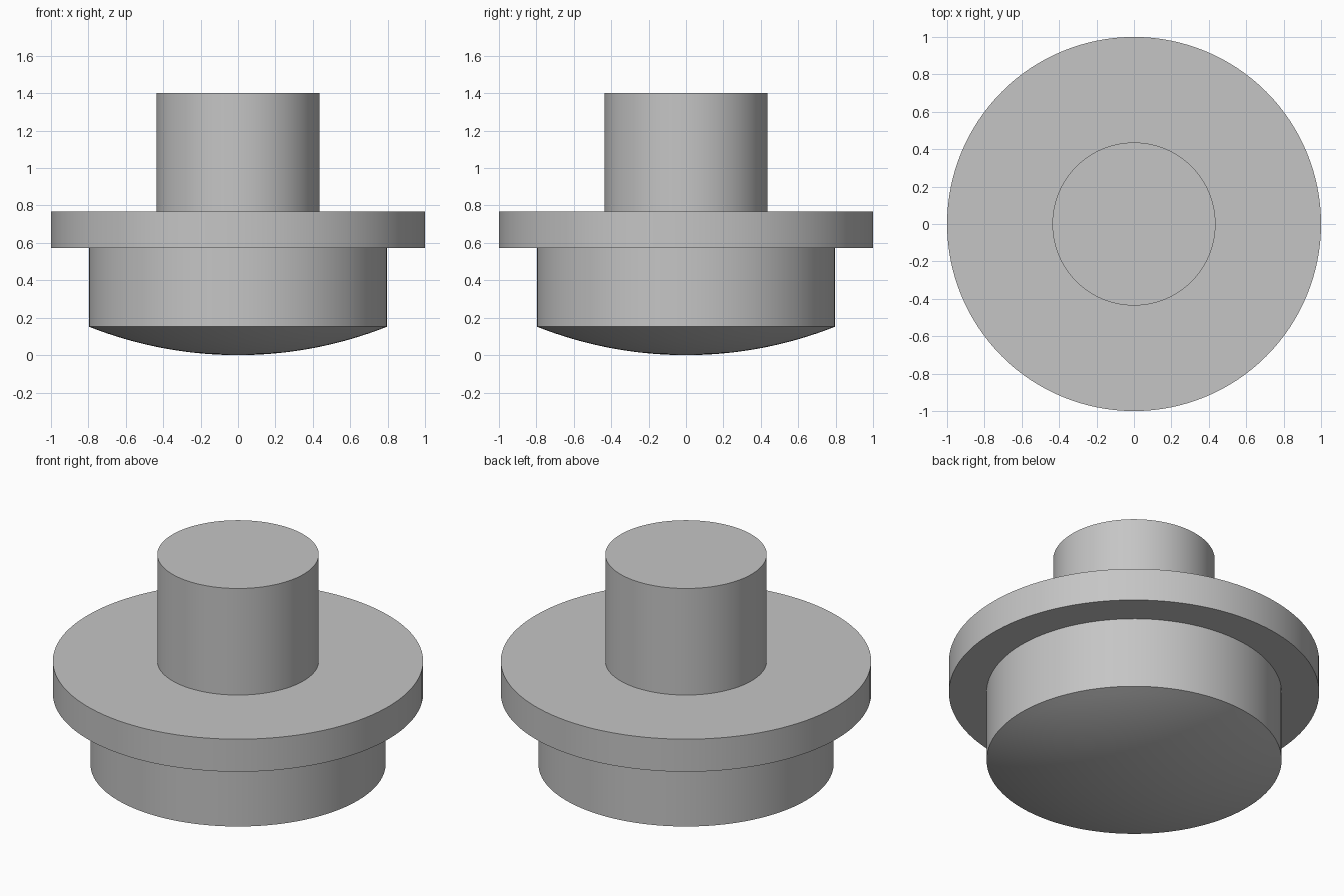
import bpy, bmesh, math

cube = bpy.data.objects.get("Cube")
if cube:
    bpy.data.objects.remove(cube, do_unlink=True)

SEGMENTS = 128

grey = bpy.data.materials.new("plain grey")
grey.use_nodes = True
colour = (0.56, 0.56, 0.56, 1)
grey.diffuse_color = colour
grey.node_tree.nodes["Principled BSDF"].inputs["Base Color"].default_value = colour


def lathe(name, profile):
    """Spin an (r, z) profile, running from axis to axis, around z."""
    bm = bmesh.new()
    verts = [bm.verts.new((r, 0, z)) for r, z in profile]
    edges = [bm.edges.new(pair) for pair in zip(verts, verts[1:])]
    bmesh.ops.spin(bm, geom=verts + edges, cent=(0, 0, 0), axis=(0, 0, 1),
                   angle=math.tau, steps=SEGMENTS, use_merge=True)
    bmesh.ops.remove_doubles(bm, verts=bm.verts, dist=1e-5)
    bmesh.ops.recalc_face_normals(bm, faces=bm.faces)
    mesh = bpy.data.meshes.new(name)
    bm.to_mesh(mesh)
    bm.free()
    mesh.materials.append(grey)
    obj = bpy.data.objects.new(name, mesh)
    bpy.context.collection.objects.link(obj)
    bpy.ops.object.select_all(action="DESELECT")
    obj.select_set(True)
    bpy.context.view_layer.objects.active = obj
    bpy.ops.object.shade_smooth_by_angle(angle=math.radians(15))
    return obj


# Heights and radii
body_r, flange_r, stem_r = 0.797, 1.0, 0.436
dome_top, flange_low, flange_high, stem_top = 0.152, 0.573, 0.767, 1.402

# Shallow spherical underside
sphere_r = (body_r ** 2 + dome_top ** 2) / (2 * dome_top)
sweep = math.asin(body_r / sphere_r)
STEPS = 16
dome = [(sphere_r * math.sin(sweep * i / STEPS),
         sphere_r * (1 - math.cos(sweep * i / STEPS))) for i in range(STEPS + 1)]

# One turned solid: domed body, flange and stem
lathe("flanged_plug", dome + [
    (body_r, flange_low),
    (flange_r, flange_low),
    (flange_r, flange_high),
    (stem_r, flange_high),
    (stem_r, stem_top),
    (0, stem_top),
])
